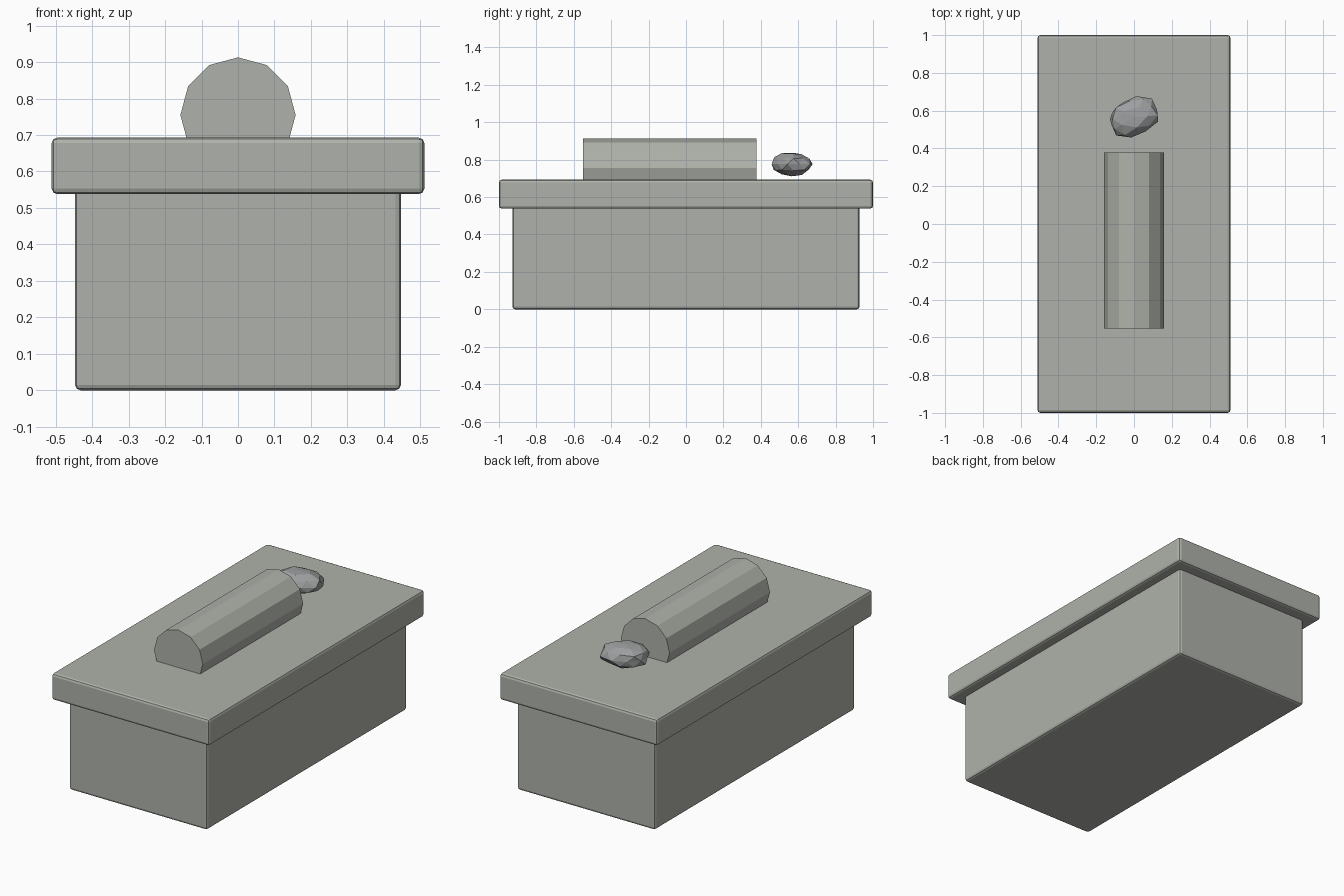
import bpy, bmesh, math, random
from mathutils import Vector, Matrix

if "Cube" in bpy.data.objects:
    bpy.data.objects.remove(bpy.data.objects["Cube"])


def material(name, color):
    mat = bpy.data.materials.new(name)
    mat.diffuse_color = (*color, 1)
    mat.use_nodes = True
    mat.node_tree.nodes["Principled BSDF"].inputs["Base Color"].default_value = mat.diffuse_color
    return mat


stone = material("weathered_stone", (0.43, 0.45, 0.405))
dark_stone = material("dark_stone", (0.34, 0.345, 0.35))


def add_object(name, bm, mat):
    mesh = bpy.data.meshes.new(name)
    bm.to_mesh(mesh)
    bm.free()
    mesh.materials.append(mat)
    obj = bpy.data.objects.new(name, mesh)
    bpy.context.collection.objects.link(obj)
    return obj


def box(name, half_x, half_y, z0, z1, bevel=0.015):
    bm = bmesh.new()
    bmesh.ops.create_cube(bm, size=1)
    bmesh.ops.scale(bm, vec=(2 * half_x, 2 * half_y, z1 - z0), verts=bm.verts)
    bmesh.ops.translate(bm, vec=(0, 0, (z0 + z1) / 2), verts=bm.verts)
    obj = add_object(name, bm, stone)
    mod = obj.modifiers.new("soft_edges", 'BEVEL')
    mod.width = bevel
    mod.segments = 2
    return obj


# Stone chest and overhanging lid slab
box("chest_body", 0.447, 0.928, 0.0, 0.555)
box("lid_slab", 0.511, 1.0, 0.538, 0.693)

# Twelve-sided torso lying along y, partly sunk into the lid
bm = bmesh.new()
bmesh.ops.create_cone(bm, cap_ends=True, segments=12, radius1=0.158,
                      radius2=0.158, depth=0.93)
turn = Matrix.Rotation(math.radians(90), 4, 'X')
bmesh.ops.transform(bm, matrix=Matrix.Translation((0, -0.087, 0.755)) @ turn,
                    verts=bm.verts)
add_object("effigy_torso", bm, stone)

# Rough faceted head: jittered icosphere, stretched diagonally, fitted to size
random.seed(5)
bm = bmesh.new()
bmesh.ops.create_icosphere(bm, subdivisions=2, radius=1)
for v in bm.verts:
    v.co *= random.uniform(0.92, 1.08)
    v.co.x, v.co.y = v.co.x + 0.1 * v.co.y, v.co.y + 0.1 * v.co.x
low = Vector([min(v.co[i] for v in bm.verts) for i in range(3)])
high = Vector([max(v.co[i] for v in bm.verts) for i in range(3)])
target_low = Vector((-0.127, 0.458, 0.711))
target_high = Vector((0.127, 0.677, 0.836))
for v in bm.verts:
    for i in range(3):
        t = (v.co[i] - low[i]) / (high[i] - low[i])
        v.co[i] = target_low[i] + t * (target_high[i] - target_low[i])
add_object("effigy_head", bm, dark_stone)
